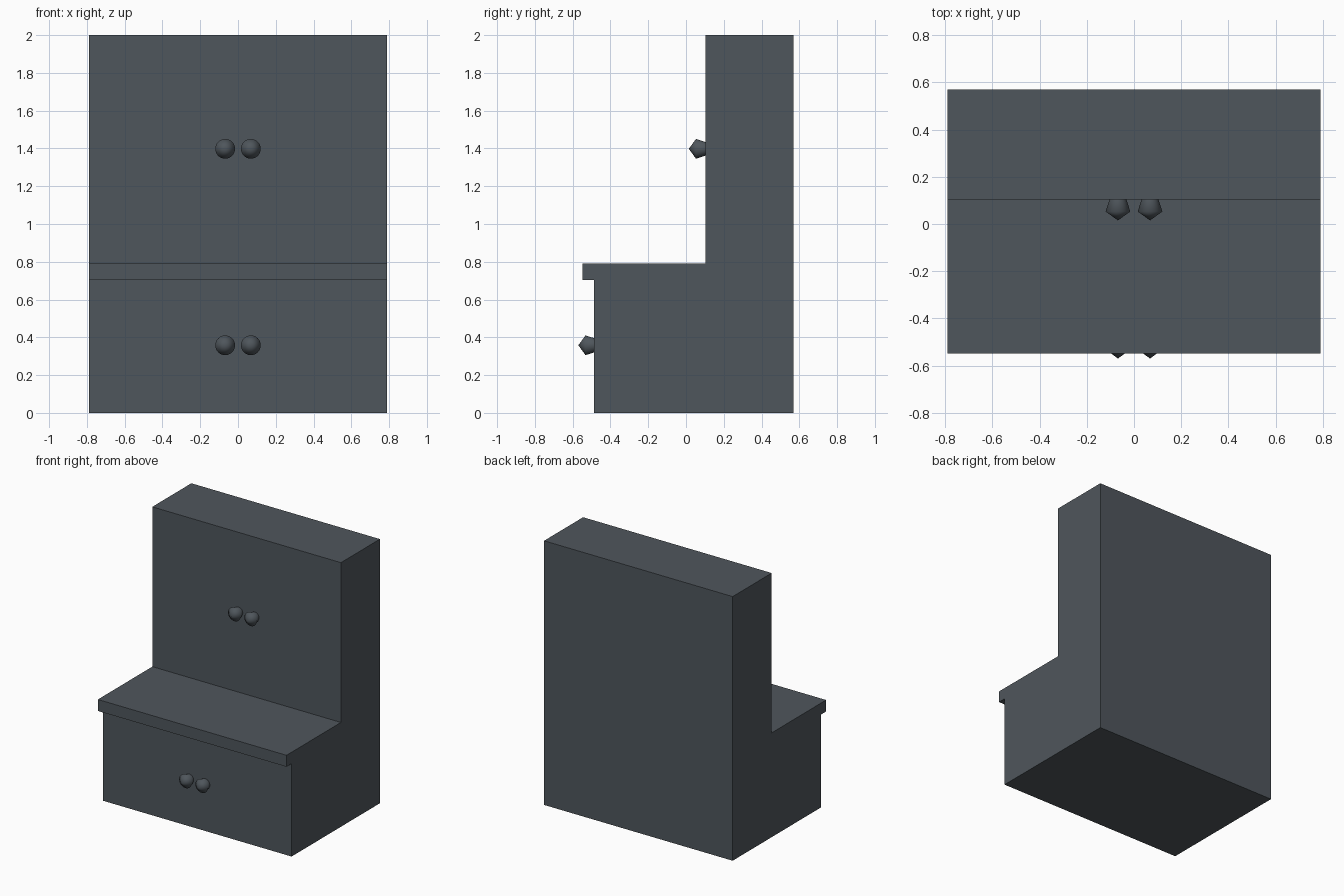
import bpy, bmesh, math

cube = bpy.data.objects.get("Cube")
if cube:
    bpy.data.objects.remove(cube, do_unlink=True)

slate = bpy.data.materials.new("slate_grey")
slate.use_nodes = True
colour = (0.078, 0.093, 0.107, 1)
slate.diffuse_color = colour
slate.node_tree.nodes["Principled BSDF"].inputs["Base Color"].default_value = colour


def add_object(name, bm):
    bmesh.ops.recalc_face_normals(bm, faces=bm.faces[:])
    mesh = bpy.data.meshes.new(name)
    bm.to_mesh(mesh)
    bm.free()
    mesh.materials.append(slate)
    obj = bpy.data.objects.new(name, mesh)
    bpy.context.collection.objects.link(obj)
    return obj


# Cabinet body: stepped side profile with a counter lip, extruded across x
WIDTH = 1.58
profile = [(-0.487, 0), (0.57, 0), (0.57, 2), (0.103, 2), (0.103, 0.79),
           (-0.548, 0.79), (-0.548, 0.703), (-0.487, 0.703)]
bm = bmesh.new()
side = bm.faces.new([bm.verts.new((-WIDTH / 2, y, z)) for y, z in profile])
ext = bmesh.ops.extrude_face_region(bm, geom=[side], use_keep_orig=True)
moved = [v for v in ext["geom"] if isinstance(v, bmesh.types.BMVert)]
bmesh.ops.translate(bm, verts=moved, vec=(WIDTH, 0, 0))
add_object("cabinet_body", bm)


# Door knobs: a pentagonal profile turned about the front-back axis
def knob(name, x, y, z, radius=0.055, sides=32):
    bm = bmesh.new()
    tip = bm.verts.new((0, -radius, 0))
    rings = []
    for angle in (math.radians(72), math.radians(144)):
        r = radius * math.sin(angle)
        rings.append([bm.verts.new((r * math.cos(i * math.tau / sides),
                                    -radius * math.cos(angle),
                                    r * math.sin(i * math.tau / sides)))
                      for i in range(sides)])
    front, back = rings
    for i in range(sides):
        j = (i + 1) % sides
        bm.faces.new((tip, front[i], front[j]))
        bm.faces.new((front[i], back[i], back[j], front[j]))
    bm.faces.new(back)
    for face in bm.faces:
        face.smooth = len(face.verts) < 5
    add_object(name, bm).location = (x, y, z)


for level, y, z in (("upper", 0.07, 1.398), ("lower", -0.515, 0.358)):
    for label, x in (("left", 0.068), ("right", -0.068)):
        knob(f"{level}_{label}_knob", x, y, z)
